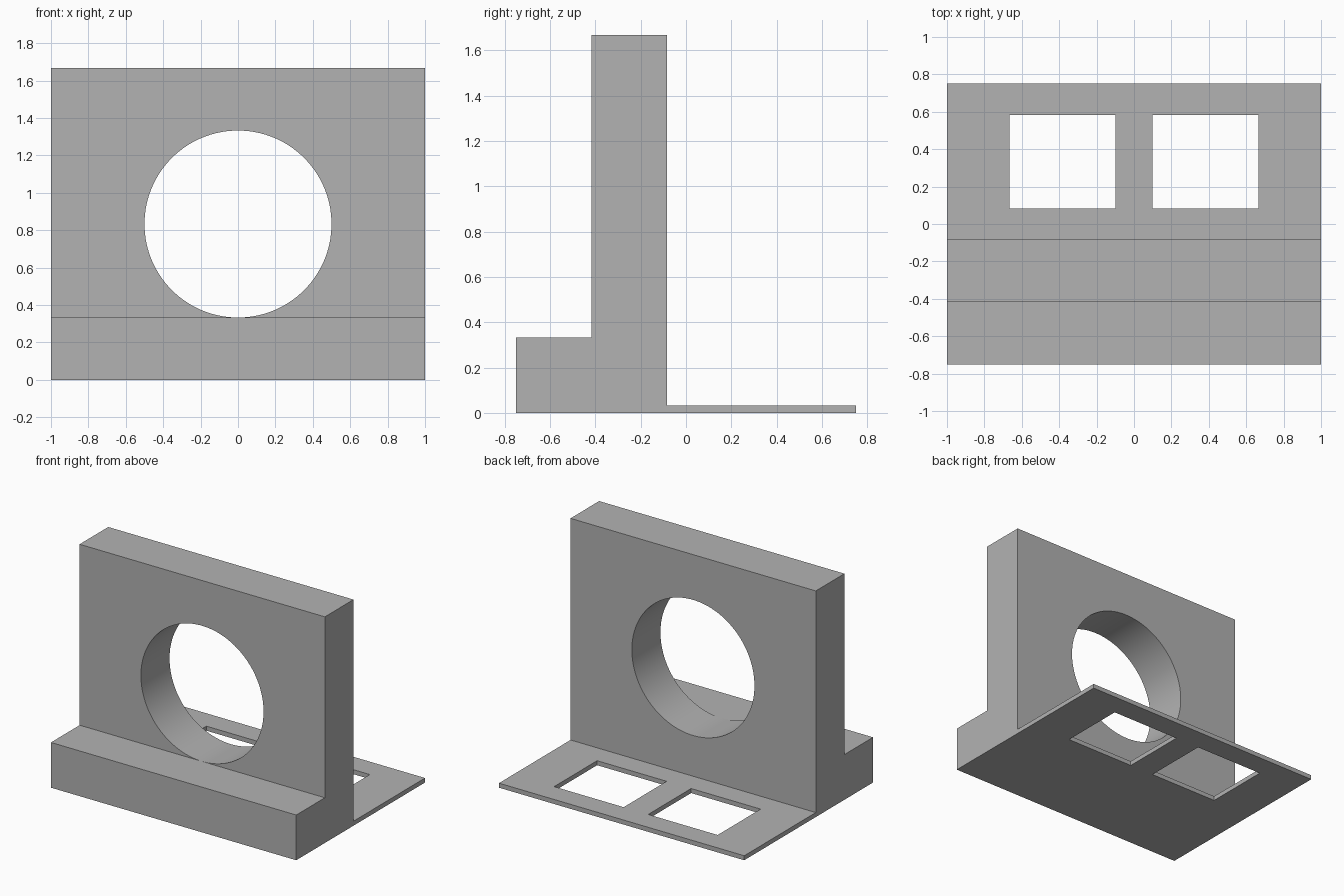
import bpy
import bmesh
import math
from mathutils import Matrix, Vector

cube = bpy.data.objects.get("Cube")
if cube:
    bpy.data.objects.remove(cube, do_unlink=True)

# Main dimensions
UNIT = 1 / 6
HALF_WIDTH = 6 * UNIT
FRONT, WALL_FRONT, WALL_BACK, BACK = -0.75, -2.5 * UNIT, -0.5 * UNIT, 0.75
LEDGE_TOP, WALL_TOP, PLATE_TOP = 2 * UNIT, 10 * UNIT, 0.2 * UNIT

grey = bpy.data.materials.new("plain_grey")
grey.use_nodes = True
colour = (0.448, 0.448, 0.448, 1)
grey.diffuse_color = colour
grey.node_tree.nodes["Principled BSDF"].inputs["Base Color"].default_value = colour


def finish(name, bm):
    bmesh.ops.recalc_face_normals(bm, faces=bm.faces)
    mesh = bpy.data.meshes.new(name)
    bm.to_mesh(mesh)
    bm.free()
    mesh.materials.append(grey)
    obj = bpy.data.objects.new(name, mesh)
    bpy.context.collection.objects.link(obj)
    return obj


def select(obj):
    bpy.ops.object.select_all(action="DESELECT")
    obj.select_set(True)
    bpy.context.view_layer.objects.active = obj


def cut(obj, cutter):
    cutter.hide_render = True
    mod = obj.modifiers.new(cutter.name, "BOOLEAN")
    mod.operation = "DIFFERENCE"
    mod.solver = "EXACT"
    mod.object = cutter
    select(obj)
    bpy.ops.object.modifier_apply(modifier=mod.name)
    bpy.data.objects.remove(cutter, do_unlink=True)


# Bracket body: side profile of ledge, wall and plate, extruded across the width
profile = [(FRONT, 0), (BACK, 0), (BACK, PLATE_TOP), (WALL_BACK, PLATE_TOP),
           (WALL_BACK, WALL_TOP), (WALL_FRONT, WALL_TOP),
           (WALL_FRONT, LEDGE_TOP), (FRONT, LEDGE_TOP)]
bm = bmesh.new()
side = bm.faces.new([bm.verts.new((-HALF_WIDTH, y, z)) for y, z in profile])
extruded = bmesh.ops.extrude_face_region(bm, geom=[side])["geom"]
bmesh.ops.translate(bm, vec=(2 * HALF_WIDTH, 0, 0),
                    verts=[v for v in extruded if isinstance(v, bmesh.types.BMVert)])
bracket = finish("bracket_body", bm)

# Round opening through the wall, with a flat facet resting just above the ledge
SIDES = 96
bm = bmesh.new()
bmesh.ops.create_cone(bm, cap_ends=True, segments=SIDES,
                      radius1=3 * UNIT, radius2=3 * UNIT, depth=4 * UNIT)
turn = Matrix.Rotation(math.pi / 2, 4, "X") @ Matrix.Rotation(math.pi / SIDES, 4, "Z")
bmesh.ops.transform(bm, matrix=turn, verts=bm.verts)
bmesh.ops.translate(bm, vec=(0, (WALL_FRONT + WALL_BACK) / 2, 5 * UNIT), verts=bm.verts)
cut(bracket, finish("round_opening_cutter", bm))

# Pair of rectangular openings through the thin plate
for sign in (-1, 1):
    low, high = Vector((0.1, 0.5 * UNIT, -0.1)), Vector((4 * UNIT, 3.5 * UNIT, 0.1))
    centre, size = (low + high) / 2, high - low
    centre.x *= sign
    bm = bmesh.new()
    bmesh.ops.create_cube(bm, size=1)
    bmesh.ops.scale(bm, vec=size, verts=bm.verts)
    bmesh.ops.translate(bm, vec=centre, verts=bm.verts)
    cut(bracket, finish("plate_opening_cutter", bm))

# Smooth the round bore, keep the corners crisp
select(bracket)
bpy.ops.object.shade_smooth_by_angle(angle=math.radians(30))
